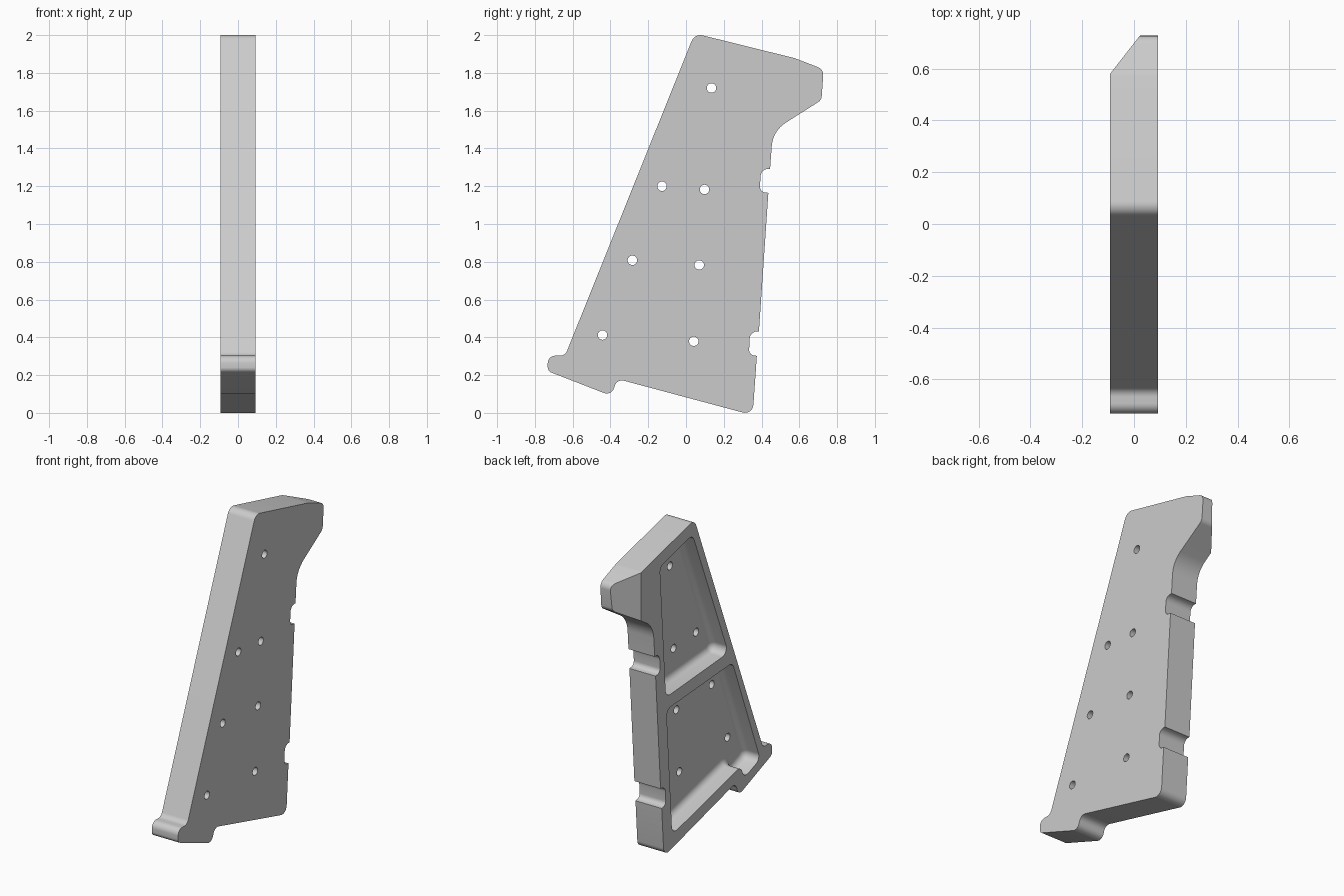
import bpy, bmesh, math
from mathutils import Vector

cube = bpy.data.objects.get("Cube")
if cube:
    bpy.data.objects.remove(cube, do_unlink=True)

HALF = 0.092      # half of the plate thickness
DEPTH = 0.11      # pocket depth
FILLET = 0.04     # radius along the pocket floor

grey = bpy.data.materials.new("plain grey")
grey.use_nodes = True
grey.diffuse_color = (0.6, 0.6, 0.6, 1)
grey.node_tree.nodes["Principled BSDF"].inputs["Base Color"].default_value = (0.6, 0.6, 0.6, 1)


def rounded(corners, inset=0.0, steps=8):
    """Counterclockwise (y, z, radius) corners to a filleted loop, optionally shrunk."""
    loop, n = [], len(corners)
    for i, (y, z, r) in enumerate(corners):
        p = Vector((y, z))
        a = (p - Vector(corners[i - 1][:2])).normalized()
        b = (Vector(corners[(i + 1) % n][:2]) - p).normalized()
        turn = math.atan2(a.x * b.y - a.y * b.x, a.dot(b))
        side = math.copysign(1, turn)
        inward = (b - a).normalized() * side
        p = p + inward * inset / math.cos(turn / 2)
        r = r - side * inset
        if r < 0.001:
            loop.append(p)
            continue
        centre = p + inward * side * r / math.cos(turn / 2)
        start = -Vector((-a.y, a.x)) * side * r
        for k in range(steps + 1):
            t = turn * k / steps
            c, s = math.cos(t), math.sin(t)
            loop.append(centre + Vector((start.x * c - start.y * s,
                                         start.x * s + start.y * c)))
    return loop


def loft(name, layers):
    """Solid through (x, loop) layers, capped at both ends."""
    bm = bmesh.new()
    rings = [[bm.verts.new((x, p.x, p.y)) for p in loop] for x, loop in layers]
    for low, high in zip(rings, rings[1:]):
        for i in range(len(low)):
            bm.faces.new((low[i - 1], low[i], high[i], high[i - 1]))
    bm.faces.new(rings[0])
    bm.faces.new(rings[-1])
    bmesh.ops.recalc_face_normals(bm, faces=bm.faces)
    mesh = bpy.data.meshes.new(name)
    bm.to_mesh(mesh)
    bm.free()
    mesh.materials.append(grey)
    ob = bpy.data.objects.new(name, mesh)
    bpy.context.collection.objects.link(ob)
    return ob


def cut(body, cutter):
    """Subtract the cutter, then discard it."""
    cutter.hide_render = True
    mod = body.modifiers.new("cut", 'BOOLEAN')
    mod.operation, mod.solver, mod.object = 'DIFFERENCE', 'EXACT', cutter
    bpy.context.view_layer.objects.active = body
    bpy.ops.object.modifier_apply(modifier=mod.name)
    bpy.data.objects.remove(cutter, do_unlink=True)


# Plate outline: front edge, toe, base, notched back edge, overhanging head
outline = [
    (0.046, 2.009, 0.05), (-0.64, 0.303, 0.04),
    (-0.732, 0.303, 0.04), (-0.732, 0.221, 0.03),
    (-0.395, 0.09, 0.04), (-0.365, 0.18, 0.04),
    (0.353, -0.012, 0.045),
    (0.375, 0.302, 0), (0.333, 0.307, 0.03), (0.339, 0.434, 0.04), (0.386, 0.431, 0),
    (0.436, 1.165, 0), (0.39, 1.17, 0.03), (0.397, 1.294, 0.04), (0.445, 1.291, 0),
    (0.46, 1.493, 0.16),
    (0.717, 1.656, 0.04), (0.729, 1.819, 0.045), (0.575, 1.878, 0.1),
]
plate = loft("side_plate", [(-HALF, rounded(outline)), (HALF, rounded(outline))])

# Slanted corner on the head
bm = bmesh.new()
bm.from_mesh(plate.data)
result = bmesh.ops.bisect_plane(bm, geom=bm.verts[:] + bm.edges[:] + bm.faces[:],
                                plane_co=(-HALF, 0.58, 0), plane_no=(-0.15, 0.117, 0),
                                clear_outer=True)
edges = [e for e in result["geom_cut"] if isinstance(e, bmesh.types.BMEdge)]
bmesh.ops.contextual_create(bm, geom=edges)
bmesh.ops.recalc_face_normals(bm, faces=bm.faces)
bm.to_mesh(plate.data)
bm.free()

# Two pockets with filleted floors
R = 0.045
pockets = {
    "upper_pocket": [(0.065, 1.92), (-0.293, 1.035), (0.333, 0.99), (0.393, 1.84)],
    "lower_pocket": [(-0.335, 0.955), (-0.612, 0.24), (-0.45, 0.178), (-0.42, 0.267),
                     (0.27, 0.095), (0.327, 0.91)],
}
for name, points in pockets.items():
    corners = [(y, z, R) for y, z in points]
    floor = -HALF + DEPTH
    layers = [(-HALF - 0.05, rounded(corners))]
    for k in range(7):
        t = math.pi / 2 * k / 6
        layers.append((floor - FILLET * (1 - math.sin(t)),
                       rounded(corners, FILLET * (1 - math.cos(t)))))
    cut(plate, loft(name, layers))

# Through holes
holes = [(0.135, 1.72), (-0.127, 1.2), (0.098, 1.183), (-0.284, 0.808),
         (0.07, 0.783), (-0.442, 0.412), (0.041, 0.379)]
for y, z in holes:
    ring = [Vector((y + 0.025 * math.cos(a), z + 0.025 * math.sin(a)))
            for a in (math.tau * k / 24 for k in range(24))]
    cut(plate, loft("hole", [(-0.05, ring), (0.2, ring)]))

# Smooth fillets, crisp edges
bpy.ops.object.select_all(action='DESELECT')
plate.select_set(True)
bpy.context.view_layer.objects.active = plate
bpy.ops.object.shade_smooth_by_angle(angle=math.radians(30))
